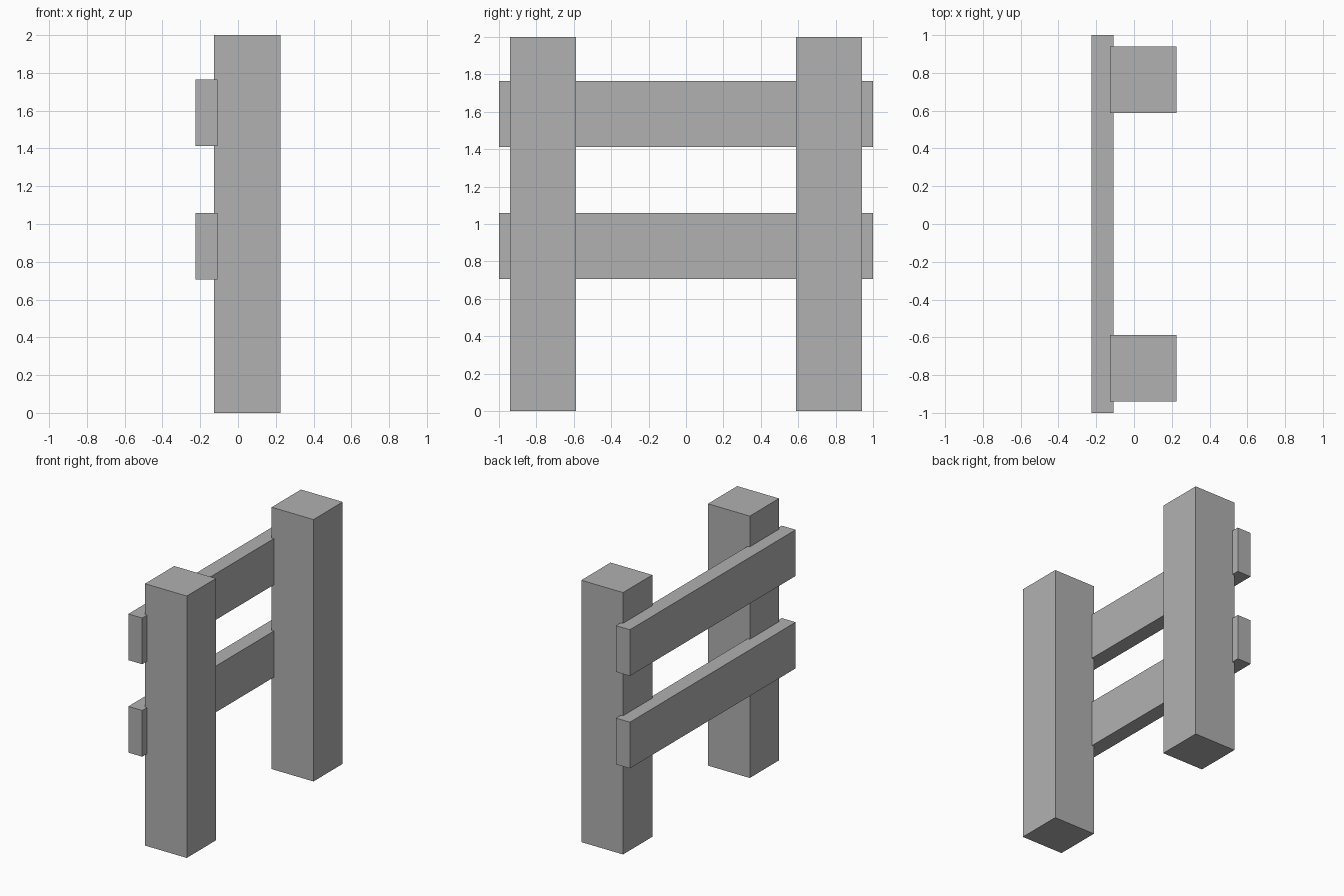
import bpy

if "Cube" in bpy.data.objects:
    bpy.data.objects.remove(bpy.data.objects["Cube"])

# Dark grey shared by all parts
grey = bpy.data.materials.new("dark_grey")
grey.diffuse_color = (0.44, 0.44, 0.44, 1)
grey.use_nodes = True
grey.node_tree.nodes["Principled BSDF"].inputs["Base Color"].default_value = grey.diffuse_color


def box(name, x, y, z):
    """Add a box spanning the given (min, max) range on each axis."""
    spans = (x, y, z)
    bpy.ops.mesh.primitive_cube_add(size=1, location=[(a + b) / 2 for a, b in spans])
    obj = bpy.context.object
    obj.name = name
    obj.scale = [b - a for a, b in spans]
    bpy.ops.object.transform_apply(location=False, rotation=False, scale=True)
    obj.data.materials.append(grey)
    return obj


# Two square upright posts
for name, y in (("front_post", (-0.941, -0.588)), ("back_post", (0.588, 0.941))):
    box(name, (-0.127, 0.226), y, (0, 2))

# Two horizontal rails, slightly set into the posts
for name, z in (("lower_rail", (0.706, 1.059)), ("upper_rail", (1.412, 1.765))):
    box(name, (-0.226, -0.109), (-1, 1), z)
